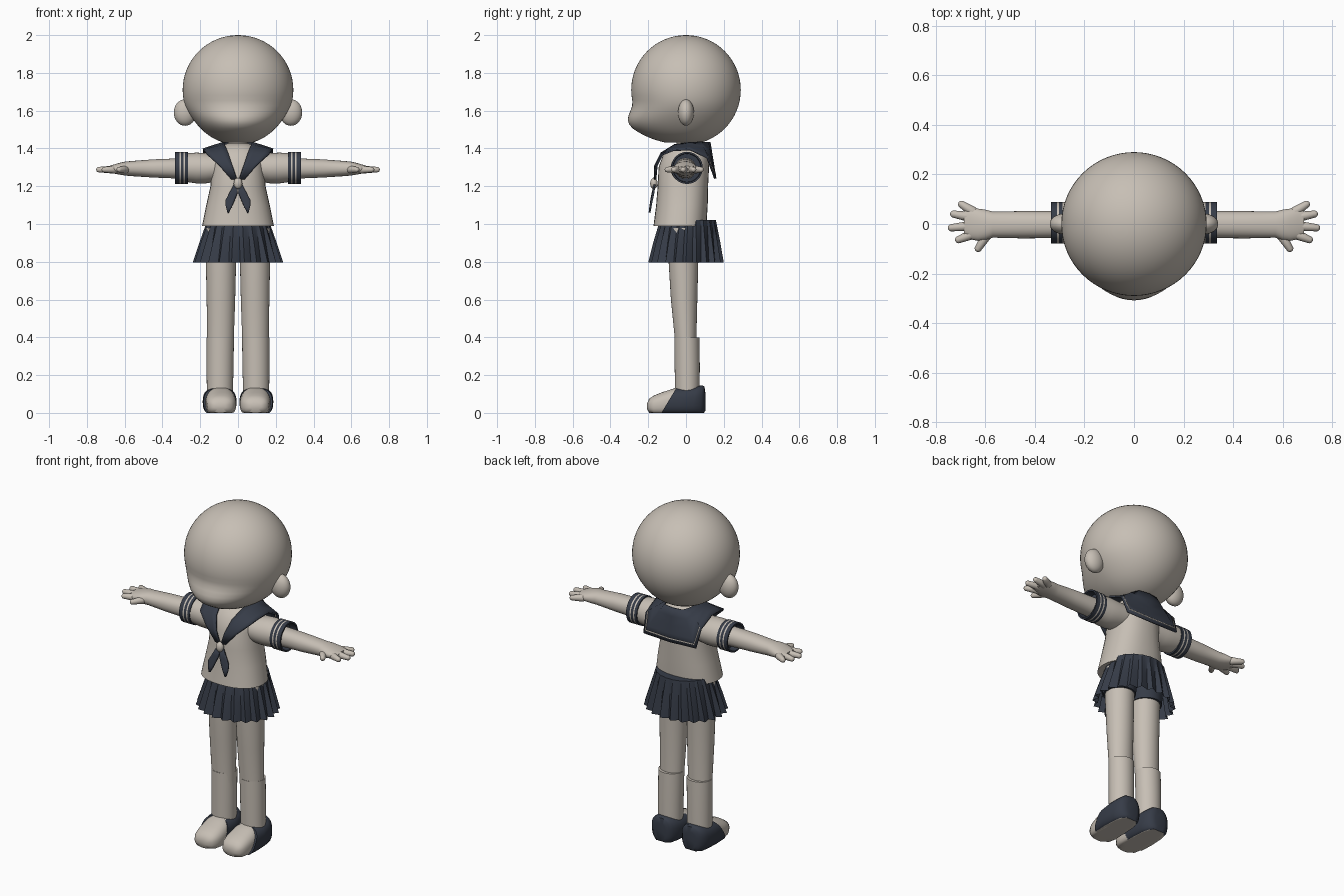
import bpy, bmesh, math
from mathutils import Vector

old = bpy.data.objects.get("Cube")
if old:
    bpy.data.objects.remove(old, do_unlink=True)


def material(name, rgb):
    m = bpy.data.materials.new(name)
    m.use_nodes = True
    m.diffuse_color = (*rgb, 1)
    bsdf = m.node_tree.nodes["Principled BSDF"]
    bsdf.inputs["Base Color"].default_value = (*rgb, 1)
    bsdf.inputs["Roughness"].default_value = 0.8
    return m


CREAM = material("cream", (0.57, 0.52, 0.46))
NAVY = material("navy", (0.037, 0.045, 0.064))


def finish(name, bm, mats, mirror=False, thick=0, angle=40):
    bmesh.ops.recalc_face_normals(bm, faces=bm.faces)
    me = bpy.data.meshes.new(name)
    bm.to_mesh(me)
    bm.free()
    for m in mats:
        me.materials.append(m)
    me.shade_smooth()
    me.set_sharp_from_angle(angle=math.radians(angle))
    ob = bpy.data.objects.new(name, me)
    bpy.context.collection.objects.link(ob)
    if mirror:
        ob.modifiers.new("mirror", "MIRROR")
    if thick:
        mod = ob.modifiers.new("thickness", "SOLIDIFY")
        mod.thickness, mod.offset = thick, 0
    return ob


def loft(rings, axis, n=32, p=2.0, caps=(True, True), wave=None):
    """Skin rings (position, u0, u1, v0, v1) set along an axis."""
    bm = bmesh.new()
    loops = []
    for i, (t, u0, u1, v0, v1) in enumerate(rings):
        loop = []
        for k in range(n):
            a = math.tau * k / n
            c, s = math.cos(a), math.sin(a)
            f = 1 - wave[i] * (k % 3) / 2 if wave else 1
            u = (u0 + u1) / 2 + f * (u1 - u0) / 2 * math.copysign(abs(c) ** (2 / p), c)
            v = (v0 + v1) / 2 + f * (v1 - v0) / 2 * math.copysign(abs(s) ** (2 / p), s)
            co = {"x": (t, u, v), "y": (u, t, v), "z": (u, v, t)}[axis]
            loop.append(bm.verts.new(co))
        loops.append(loop)
    for a, b in zip(loops, loops[1:]):
        for k in range(n):
            bm.faces.new((a[k], a[(k + 1) % n], b[(k + 1) % n], b[k]))
    for loop, cap in ((loops[0], caps[0]), (loops[-1], caps[1])):
        if cap:
            bm.faces.new(loop)
    return bm


def ball(center, size, segments=32):
    bm = bmesh.new()
    bmesh.ops.create_uvsphere(bm, u_segments=segments, v_segments=segments // 2, radius=1)
    for v in bm.verts:
        v.co = Vector(center) + v.co * Vector(size)
    return bm


def capsule(a, b, r0, r1):
    """Round-ended tapered rod from a to b."""
    a, b = Vector(a), Vector(b)
    turn = (b - a).to_track_quat("Z", "Y")
    bm = ball((0, 0, 0), (1, 1, 1), 16)
    for v in bm.verts:
        top = v.co.z > 0.01
        v.co = (b if top else a) + turn @ (v.co * (r1 if top else r0))
    return bm


def panel(name, rows, t0, t1, thick, mat):
    """Mirrored cloth strip between fractions t0 and t1 of each row."""
    bm = bmesh.new()
    grid = []
    for a, b in rows:
        a, b = Vector(a), Vector(b)
        grid.append([bm.verts.new(a.lerp(b, t0 + (t1 - t0) * j / 4)) for j in range(5)])
    for r, q in zip(grid, grid[1:]):
        for j in range(4):
            bm.faces.new((r[j], r[j + 1], q[j + 1], q[j]))
    return finish(name, bm, [mat], True, thick)


# Head: a sphere with the jaw drawn forward
bm = ball((0, 0, 1.71), (0.293, 0.29, 0.29), 64)
for v in bm.verts:
    s = min(max((1.65 - v.co.z) / 0.15, 0), 1)
    s = s * s * (3 - 2 * s)
    v.co.x *= 1 - 0.05 * s
    if v.co.y < 0:
        v.co.y *= 1 + 0.37 * s
    v.co.z = max(v.co.z, 1.432)
finish("head", bm, [CREAM])
finish("ears", ball((0.28, 0, 1.59), (0.06, 0.042, 0.07)), [CREAM], True)
finish("neck", loft([(1.34, -.06, .06, -.06, .06), (1.47, -.05, .05, -.045, .05)], "z"), [CREAM])

# Shirt body, sleeves and striped cuffs
finish("shirt", loft([
    (0.99, -.190, .190, -.172, .108), (1.1, -.168, .168, -.158, .115),
    (1.2, -.146, .146, -.150, .117), (1.3, -.138, .138, -.145, .122),
    (1.37, -.128, .128, -.120, .120), (1.41, -.092, .092, -.080, .100),
    (1.425, -.06, .06, -.05, .07)], "z", p=2.3), [CREAM])
finish("sleeves", loft([
    (0.09, -.08, .085, 1.23, 1.37), (0.17, -.082, .088, 1.215, 1.375),
    (0.22, -.08, .088, 1.215, 1.378), (0.27, -.075, .083, 1.222, 1.374)], "x"), [CREAM], True)
edges = (0.264, 0.280, 0.288, 0.303, 0.311, 0.334)
cuff = [(x, -.079, .089, 1.212, 1.382) for x in edges]
cuff += [(0.334, -.07, .08, 1.221, 1.373), (0.29, -.068, .078, 1.223, 1.371)]
bm = loft([(0.264, -.07, .08, 1.22, 1.373)] + cuff, "x")
for f in bm.faces:
    x = f.calc_center_median().x
    r = max(math.hypot(v.co.y - .005, v.co.z - 1.297) for v in f.verts)
    stripe = edges[1] < x < edges[2] or edges[3] < x < edges[4]
    f.material_index = int(stripe and r > 0.081)
finish("cuffs", bm, [NAVY, CREAM], True)

# Arms and hands
finish("arms", loft([
    (0.25, -.056, .052, 1.238, 1.350), (0.45, -.058, .052, 1.246, 1.342),
    (0.57, -.055, .050, 1.254, 1.333), (0.60, -.066, .058, 1.257, 1.330),
    (0.63, -.068, .062, 1.262, 1.323), (0.66, -.062, .066, 1.268, 1.314),
    (0.685, -.045, .055, 1.276, 1.306)], "x", p=2.2), [CREAM], True, angle=60)
fingers = {
    "little_finger": ((0.65, .05), (0.695, .079)), "ring_finger": ((0.66, .028), (0.727, .040)),
    "middle_finger": ((0.66, -.008), (0.736, -.015)), "index_finger": ((0.65, -.04), (0.707, -.063)),
    "thumb": ((0.595, -.045), (0.628, -.098))}
for name, (a, b) in fingers.items():
    finish(name + "s", capsule((*a, 1.288), (*b, 1.288), 0.021, 0.015), [CREAM], True)

# Sailor collar with thin trim
collar = [
    ((.004, -.166, 1.235), (.034, -.162, 1.235)), ((.028, -.165, 1.305), (.100, -.155, 1.310)),
    ((.052, -.130, 1.375), (.162, -.125, 1.368)), ((.070, -.060, 1.418), (.180, -.070, 1.390)),
    ((.078, .020, 1.430), (.185, .020, 1.395)), ((.076, .080, 1.432), (.183, .115, 1.350)),
    ((.060, .115, 1.432), (.172, .152, 1.245)), ((0, .125, 1.432), (0, .156, 1.240))]
panel("collar", collar, 0, 1, 0.010, NAVY)
panel("collar_trim", collar[5:], 0.88, 0.91, 0.014, CREAM)

# Scarf
tails = [
    ((0, -.166, 1.21), (.018, -.166, 1.215)), ((.004, -.178, 1.16), (.050, -.174, 1.155)),
    ((.018, -.184, 1.125), (.066, -.181, 1.125)), ((.033, -.189, 1.09), (.065, -.187, 1.095)),
    ((.049, -.193, 1.06), (.056, -.193, 1.06))]
panel("scarf_tails", tails, 0, 1, 0.010, NAVY)
finish("scarf_knot", ball((0, -.17, 1.215), (.023, .02, .03), 16), [CREAM])

# Pleated skirt and shorts
bm = loft([
    (0.795, -.240, .240, -.202, .202), (0.90, -.205, .205, -.176, .184),
    (0.985, -.175, .175, -.150, .167), (1.02, -.164, .164, -.138, .160)],
    "z", n=66, caps=(False, True), wave=(.13, .09, .04, .02))
finish("skirt", bm, [NAVY], angle=20)
finish("shorts", loft([
    (0.83, .004, .180, -.104, .078), (0.90, -.004, .184, -.108, .084),
    (1.0, -.01, .16, -.11, .10)], "z"), [NAVY], True)

# Legs and socks
finish("legs", loft([
    (0.08, .03, .16, -.05, .06), (0.4, .022, .163, -.06, .055),
    (0.6, .015, .166, -.08, .06), (0.8, .010, .170, -.092, .065),
    (0.98, .008, .172, -.1, .075)], "z"), [CREAM], True)
finish("socks", loft([
    (0.08, .027, .165, -.058, .072), (0.25, .024, .166, -.06, .073),
    (0.4, .021, .166, -.062, .071)], "z"), [CREAM], True)

# Feet with pale toes, and dark shoe backs with pale soles
bm = loft([
    (-.206, .065, .125, .02, .05), (-.195, .035, .150, 0, .075), (-.17, .018, .164, -.015, .092),
    (-.13, .010, .170, -.02, .108), (-.09, .010, .172, -.02, .121), (-.05, .014, .170, -.02, .134),
    (.02, .025, .165, -.02, .138)], "y", p=2.5)
for v in bm.verts:
    v.co.z = max(v.co.z, 0)
finish("toes", bm, [CREAM], True, angle=50)
bm = loft([
    (-.13, .010, .182, -.02, .132), (-.05, .008, .187, -.02, .137), (.03, .014, .181, -.02, .142),
    (.075, .028, .170, -.02, .146), (.095, .045, .150, -.01, .140), (.102, .065, .130, .01, .11)],
    "y", p=2.6)
for v in bm.verts:
    v.co.z = max(v.co.z, 0)
    v.co.y += 0.6 * v.co.z * (0.102 - v.co.y) / 0.232
for f in bm.faces:
    f.material_index = int(all(v.co.z < 0.001 for v in f.verts))
finish("shoe_backs", bm, [NAVY, CREAM], True, angle=50)
